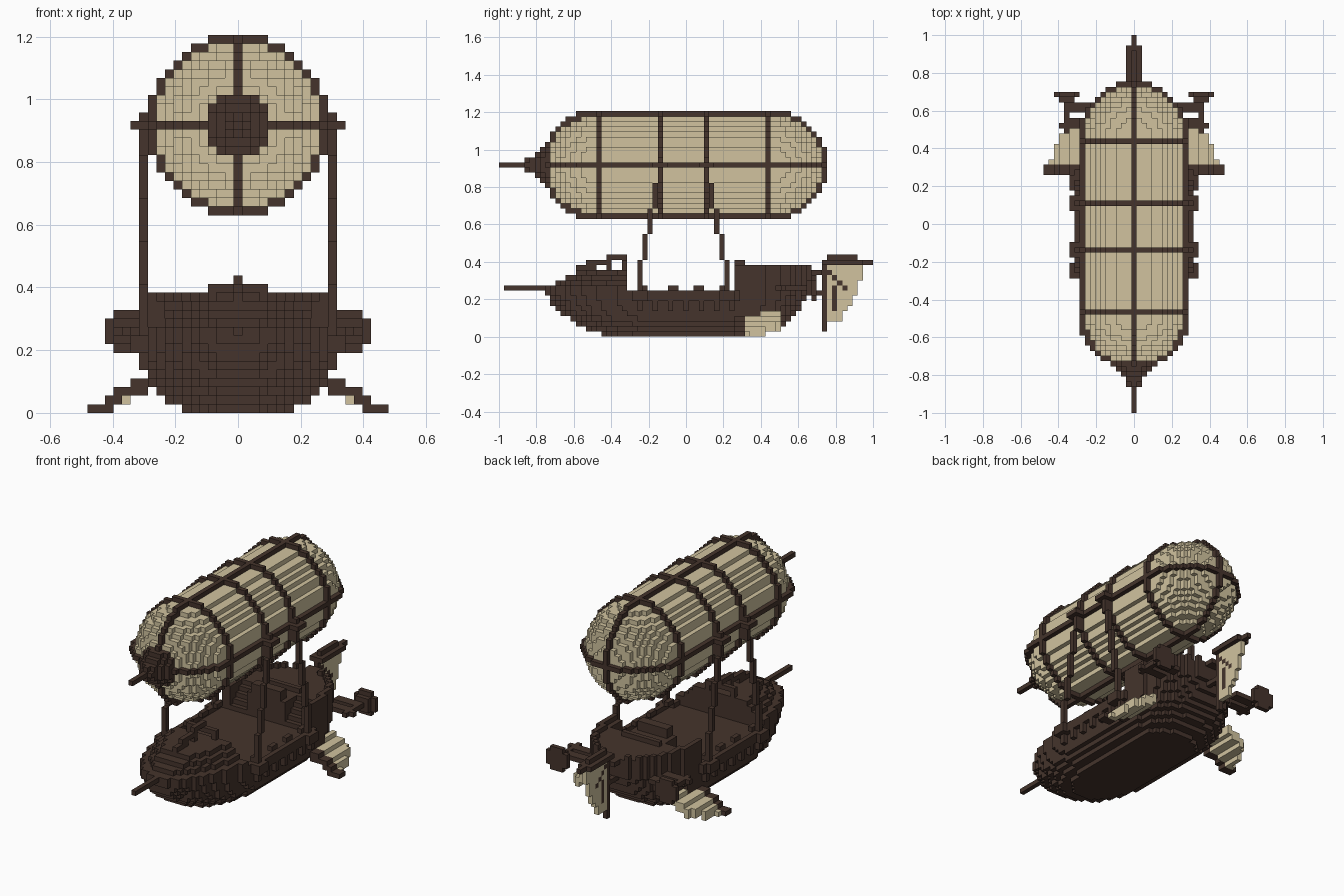
import bpy, bmesh
from math import hypot
from mathutils import Vector

cube = bpy.data.objects.get("Cube")
if cube:
    bpy.data.objects.remove(cube)

S = 2 / 73          # edge of one block
AXIS = 33           # block row of the envelope axis
RINGS = (-17, -5, 4, 16)
grid = {}           # block -> part name


def material(name, colour):
    m = bpy.data.materials.new(name)
    m.use_nodes = True
    m.diffuse_color = (*colour, 1)
    m.node_tree.nodes["Principled BSDF"].inputs["Base Color"].default_value = (*colour, 1)
    return m


wood = material("dark wood", (0.059, 0.034, 0.025))
canvas = material("cream canvas", (0.635, 0.545, 0.345))


def put(part, i, j, k):
    grid.setdefault((i, j, k), part)


def box(part, xs, ys, zs, mirror=False):
    """Fill an inclusive block range, optionally on both sides."""
    for i in range(xs[0], xs[1] + 1):
        for j in range(ys[0], ys[1] + 1):
            for k in range(zs[0], zs[1] + 1):
                put(part, i, j, k)
                if mirror:
                    put(part, -i, j, k)


# Envelope: a capsule with rings and lengthwise straps, slightly longer in front
for i in range(-11, 12):
    for j in range(-28, 29):
        for h in range(-11, 12):
            d = hypot(i, h, max(0, j - 17, -j - 17.6))
            if d < 9.6:
                put("envelope", i, j, AXIS + h)
            elif d < 10.6 and (j in RINGS or i == 0 or h == 0):
                put("envelope_straps", i, j, AXIS + h)

# Nose cone and spike
for step, radius in enumerate((3.7, 3.4, 2.3, 1.5, 1.1)):
    for i in range(-4, 5):
        for h in range(-4, 5):
            if hypot(i, h) <= radius:
                put("nose_cone", i, -27 - step, AXIS + h)
box("nose_spike", (0, 0), (-36, -32), (AXIS, AXIS))

# Ropes lean in towards the middle rings
for end in (-1, 1):
    for n in range(5):
        j = -9 + n if end < 0 else 8 - n
        low = 8 if n == 0 else 10 + 5 * n
        box("ropes", (11, 11), (j, j), (low, min(14 + 5 * n, AXIS + 1)), True)
    ring = -5 if end < 0 else 4
    box("rope_cleats", (10, 11), (ring, ring), (30, 34), True)
    box("rope_cleats", (11, 12), (ring - 1, ring + 1), (AXIS, AXIS), True)
    foot = -9 if end < 0 else 8
    box("chain_plates", (11, 12), (foot - 1, foot + 1), (7, 8), True)

# Hull rows: bow limit, stern limit and half width
BOW = (-16.5, -19.5, -21, -22.5, -24, -25, -26, -26.5, -27.3, -27.3, -26)
STERN = (15, 17.5, 19, 20.5, 21.5, 22, 22.5, 23, 23.5)
HALF = (6.6, 8.2, 9.4, 10.2, 10.5, 10.6, 10.6, 11.3, 11.3)


def half_width(j, k):
    """Half width of the hull at one station and row."""
    bow = BOW[min(k, len(BOW) - 1)]
    stern = STERN[k] if k < len(STERN) else 24.2
    w = HALF[k] if k < len(HALF) else 10.6
    if j < bow or j > stern:
        return -1
    if abs(j) > 10:
        w = min(w, 10.6)
    if j < -7:
        t = (j + 7) / (bow - 0.4 + 7)
        return w * (1 - t ** 1.9) ** 0.5
    if j > 8:
        t = (j - 8) / (stern + 0.4 - 8)
        return w * (1 - t ** 3) ** 0.5
    return w


for j in range(-28, 26):
    for k in range(14):
        w = half_width(j, k)
        for i in range(-12, 13):
            a = abs(i)
            if a > w:
                continue
            edge = a > w - 1.2
            if k <= 7:
                put("hull", i, j, k)
            elif j <= -12:
                # Stepped foredeck
                inset = max(0, k - 9) * 1.3
                front = -27 + max(0, k - 9) * 2
                if k <= 12 and j >= front and a <= w - inset:
                    put("foredeck", i, j, k)
            elif j < 10:
                # Bulwark with a few raised blocks
                raised = j in (-9, -8, -3, -2, 2, 3, 7, 8)
                if edge and (k == 8 or k == 9 and raised):
                    put("bulwark", i, j, k)
            else:
                # Raised stern deck with a stair on each side and a rail
                top = 12
                if 5 <= a <= 8 and j < 15:
                    top = 8 + j - 10
                if k <= top or k == 13 and (edge or j == 15 and a < 5):
                    put("stern_deck", i, j, k)

# Short ribs under the gunwale
for j in range(-9, 10, 3):
    box("hull_ribs", (11, 11), (j, j), (5, 6), True)

# Stern rail crest and bowsprit
box("stern_crest", (-3, 3), (10, 11), (13, 14))
box("bowsprit", (0, 0), (-35, -26), (9, 9))

# Foredeck hoop with its sloping brace
box("foredeck_hoop", (-3, 3), (-12, -12), (14, 14))
box("foredeck_hoop", (3, 3), (-12, -12), (12, 13), True)
box("foredeck_hoop", (0, 0), (-15, -12), (15, 15))
box("foredeck_hoop", (0, 0), (-15, -15), (13, 14))
box("foredeck_brace", (0, 0), (-19, -16), (14, 14))
box("foredeck_brace", (0, 0), (-21, -18), (13, 13))

# Propellers on outrigger shafts
for i in range(-2, 3):
    for h in range(-2, 3):
        if hypot(i, h) < 2.5:
            for side in (-1, 1):
                put("propellers", side * (13 + i), 25, 9 + h)
                if hypot(i, h) < 1.5:
                    put("propellers", side * (13 + i), 24, 9 + h)
box("propeller_shafts", (13, 13), (18, 24), (9, 9), True)
box("propeller_shafts", (9, 14), (19, 19), (9, 9), True)
box("propeller_shafts", (9, 12), (20, 20), (9, 9), True)
box("propeller_shafts", (8, 12), (22, 23), (9, 9), True)

# Side fins: a stepped spar with canvas trailing behind
for n, row in enumerate((4, 3, 3, 2, 2, 1, 0, 0)):
    i = 10 + n
    box("fin_spars", (i, i), (10, 11), (row if n == 3 else max(row - 1, 0), row), True)
    back = 18 - int(6 * (n / 6) ** 3)
    if n < 7:
        box("fin_canvas", (i, i), (12, back), (max(row - 1, 0), row), True)

# Rudder: post, top beam, braces and canvas
box("rudder_post", (0, 0), (27, 27), (1, 14))
box("rudder_beam", (-1, 1), (27, 34), (14, 14))
box("rudder_beam", (0, 0), (28, 36), (14, 14))
box("rudder_beam", (0, 0), (28, 33), (15, 15))
box("rudder_mounts", (-1, 1), (23, 26), (12, 12))
box("rudder_mounts", (0, 0), (23, 26), (8, 8))
box("rudder_braces", (0, 0), (29, 29), (5, 9))
for n in range(4):
    put("rudder_braces", 0, 28 + n, 12 - n)
for j in range(28, 35):
    box("rudder_canvas", (0, 0), (j, j), (3 + int(8 * ((j - 28) / 6) ** 2), 13))

# Turn the blocks of each part into a mesh of exposed faces
SIDES = [Vector(v) for v in ((1, 0, 0), (-1, 0, 0), (0, 1, 0), (0, -1, 0), (0, 0, 1), (0, 0, -1))]
for part in sorted(set(grid.values())):
    bm = bmesh.new()
    for block, owner in grid.items():
        if owner != part:
            continue
        centre = Vector(block) + Vector((0, 0, 0.5))
        for n in SIDES:
            if tuple(int(c) for c in Vector(block) + n) in grid:
                continue
            u = Vector((n.y, n.z, n.x))
            v = n.cross(u)
            corners = (-u - v, u - v, u + v, v - u)
            bm.faces.new([bm.verts.new((centre + (n + c) / 2) * S) for c in corners])
    bmesh.ops.remove_doubles(bm, verts=bm.verts, dist=S / 20)
    mesh = bpy.data.meshes.new(part)
    bm.to_mesh(mesh)
    bm.free()
    is_canvas = part == "envelope" or part.endswith("canvas")
    mesh.materials.append(canvas if is_canvas else wood)
    bpy.context.collection.objects.link(bpy.data.objects.new(part, mesh))
